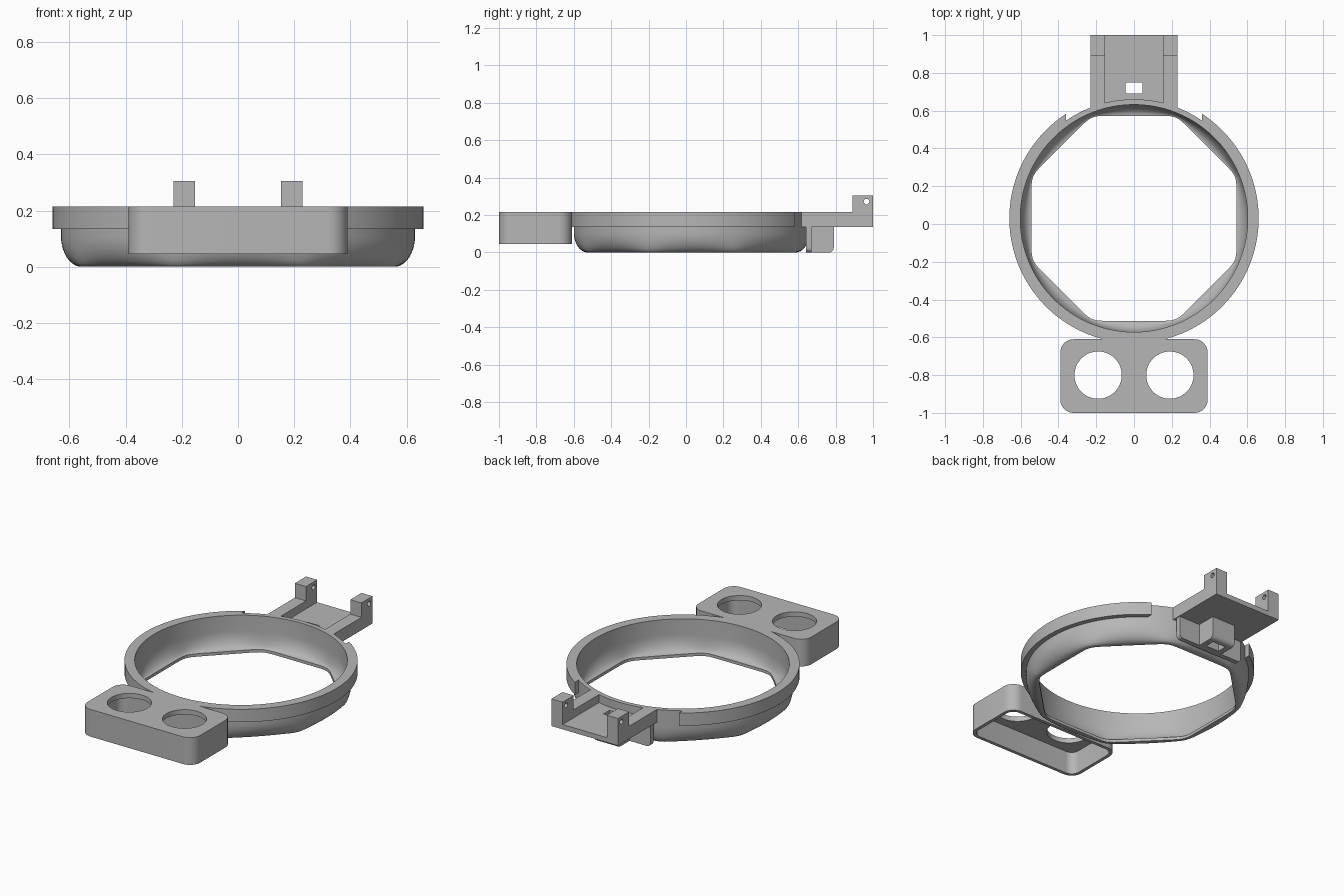
import bpy, bmesh, math
from mathutils import Matrix, Vector

old = bpy.data.objects.get("Cube")
if old:
    bpy.data.objects.remove(old, do_unlink=True)

grey = bpy.data.materials.new("plain_grey")
grey.use_nodes = True
colour = (0.47, 0.47, 0.47, 1)
grey.diffuse_color = colour
grey.node_tree.nodes["Principled BSDF"].inputs["Base Color"].default_value = colour

CENTRE_Y = 0.03
TOP = 0.215
FLANGE_Z = 0.135
WALL_OUT, WALL_IN = 0.63, 0.602


def finish(bm, name):
    bmesh.ops.recalc_face_normals(bm, faces=bm.faces)
    mesh = bpy.data.meshes.new(name)
    bm.to_mesh(mesh)
    bm.free()
    mesh.materials.append(grey)
    ob = bpy.data.objects.new(name, mesh)
    bpy.context.collection.objects.link(ob)
    return ob


def block(name, x, y, z, radius=0, rounded=None):
    """Box from ranges; edges chosen by the rule 'rounded' get a radius."""
    bm = bmesh.new()
    bmesh.ops.create_cube(bm, size=1)
    for v in bm.verts:
        v.co = Vector([(a + b) / 2 + c * (b - a) for c, (a, b) in zip(v.co, (x, y, z))])
    if radius:
        edges = [e for e in bm.edges if rounded(e)]
        bmesh.ops.bevel(bm, geom=edges, offset=radius, segments=8,
                        profile=0.5, affect='EDGES')
    return finish(bm, name)


def upright(e):
    return abs(e.verts[0].co.z - e.verts[1].co.z) > 1e-4


def cylinder(name, pos, radius, depth, axis='Z', sides=64):
    bm = bmesh.new()
    turn = Matrix.Rotation(math.pi / 2, 4, 'Y') if axis == 'X' else Matrix()
    bmesh.ops.create_cone(bm, cap_ends=True, segments=sides, radius1=radius,
                          radius2=radius, depth=depth,
                          matrix=Matrix.Translation(pos) @ turn)
    return finish(bm, name)


def cut(ob, cutters):
    """Subtract the cutters, keep the result, delete the cutters."""
    for c in cutters:
        m = ob.modifiers.new("cut", 'BOOLEAN')
        m.operation, m.solver, m.object = 'DIFFERENCE', 'EXACT', c
    graph = bpy.context.evaluated_depsgraph_get()
    mesh = bpy.data.meshes.new_from_object(ob.evaluated_get(graph))
    ob.modifiers.clear()
    ob.data = mesh
    for c in cutters:
        bpy.data.objects.remove(c, do_unlink=True)


def skin(bm, rows, closed):
    """Join rows of vertices into a tube whose section is always closed."""
    n = len(rows)
    for i in range(n if closed else n - 1):
        a, b = rows[i], rows[(i + 1) % n]
        for j in range(len(a)):
            k = (j + 1) % len(a)
            bm.faces.new((a[j], a[k], b[k], b[j]))
    if not closed:
        bm.faces.new(rows[0])
        bm.faces.new(rows[-1])


def octagon(angle, apothem):
    """Radius of an octagon with softened corners."""
    total = sum(max(0, math.cos(angle - k * math.pi / 4)) ** 40 for k in range(8))
    return apothem / total ** (1 / 40)


def polar(bm, angle, r, z):
    return bm.verts.new((r * math.cos(angle), CENTRE_Y + r * math.sin(angle), z))


# bowl ring: round at the top, curving in to an octagonal opening
STEPS = 10
outer, inner = [], []
for i in range(STEPS + 1):
    t = math.pi / 2 * i / STEPS
    mix = 1 - math.cos(t)
    outer.append((WALL_OUT, 0.557, mix, 0.11 * (1 - math.sin(t))))
    inner.append((WALL_IN, 0.543, mix, 0.018 + 0.10 * (1 - math.sin(t))))
section = ([(WALL_OUT, 0.557, 0, TOP)] + outer + [(WALL_IN, 0.543, 1, 0)]
           + inner[::-1] + [(WALL_IN, 0.543, 0, TOP)])
bm = bmesh.new()
rows = []
for i in range(160):
    a = 2 * math.pi * i / 160
    rows.append([polar(bm, a, r + (octagon(a, ap) - r) * mix, z)
                 for r, ap, mix, z in section])
skin(bm, rows, True)
finish(bm, "bowl_ring")

# flange: arc with straight ends, open at the back
GAP = 0.36
bm = bmesh.new()
rows = []
for i in range(121):
    row = []
    for r, z in ((WALL_OUT - 0.002, TOP), (0.66, TOP),
                 (0.66, FLANGE_Z), (WALL_OUT - 0.002, FLANGE_Z)):
        start = math.acos(GAP / r)
        row.append(polar(bm, start - (math.pi + 2 * start) * i / 120, r, z))
    rows.append(row)
skin(bm, rows, False)
finish(bm, "flange")

# front box: hollow from below, two round holes in its top
box = block("front_box", (-0.39, 0.39), (-1, -0.61), (0.045, TOP), 0.07, upright)
hollow = block("hollow", (-0.37, 0.37), (-0.98, -0.63), (-0.1, TOP - 0.03), 0.05, upright)
holes = [cylinder("hole", (s * 0.19, -0.8, 0.2), 0.125, 0.2) for s in (-1, 1)]
cut(box, [hollow] + holes)

# rear mount: tray with two pierced lugs
SLOT = ((-0.045, 0.045), (0.69, 0.75), (-0.1, 0.2))
mount = block("rear_mount", (-0.23, 0.23), (0.56, 1), (FLANGE_Z, 0.305))
cut(mount, [
    block("recess", (-0.153, 0.153), (0.4, 1.1), (0.165, 0.5)),
    block("step", (-0.5, 0.5), (0.4, 0.89), (TOP, 0.5)),
    block("slot", *SLOT),
    cylinder("ring_clearance", (0, CENTRE_Y, 0.2), 0.615, 1, sides=160),
    cylinder("pin_hole", (0, 0.965, 0.272), 0.015, 1, 'X', 24),
])


# clip under the mount: cross plate and slotted pocket
def plate_corner(e):
    a, b = (v.co for v in e.verts)
    return abs(a.y - b.y) > 0.01 and max(a.z, b.z) < 0.01


def pocket_edge(e):
    a, b = (v.co for v in e.verts)
    return min(a.y, b.y) > 0.78 and max(a.z, b.z) < 0.01


block("clip_plate", (-0.225, 0.225), (0.642, 0.672), (0, 0.14), 0.025, plate_corner)
pocket = block("clip_pocket", (-0.08, 0.08), (0.665, 0.79), (0, 0.14), 0.025, pocket_edge)
cut(pocket, [block("slot", *SLOT)])

# smooth curved faces, keep edges sharp
bpy.ops.object.select_all(action='DESELECT')
for ob in bpy.context.collection.objects:
    if ob.type == 'MESH' and ob.data.materials and ob.data.materials[0] == grey:
        ob.select_set(True)
        bpy.context.view_layer.objects.active = ob
bpy.ops.object.shade_smooth_by_angle(angle=math.radians(35))
